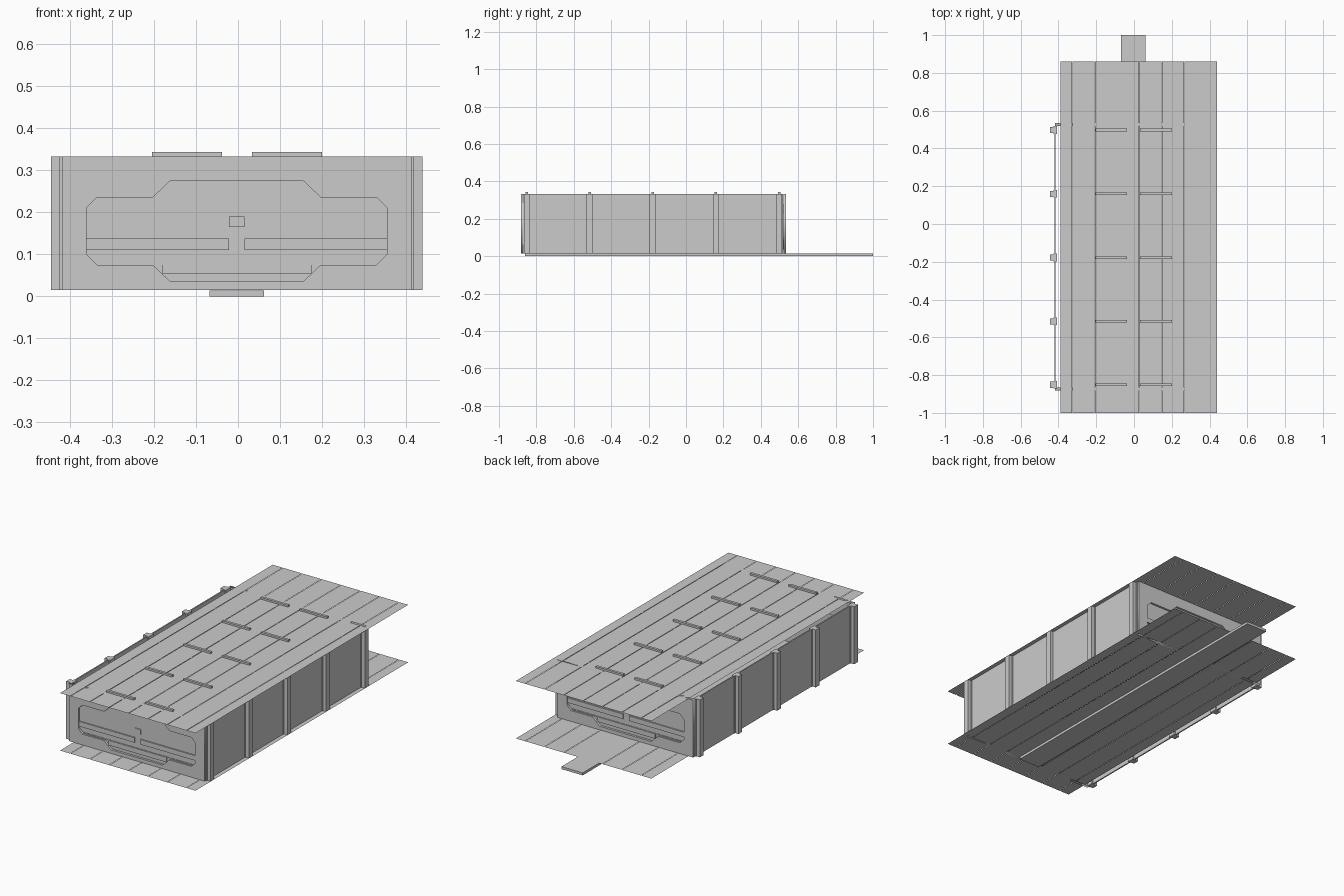
import bpy
from math import radians

if "Cube" in bpy.data.objects:
    bpy.data.objects.remove(bpy.data.objects["Cube"])

POST_Y = [-0.851, -0.515, -0.178, 0.16, 0.498]   # stations shared by posts and roof ribs
CX = -0.003                                      # body centre line
Z0, Z1 = 0.015, 0.333


def box(name, x0, x1, y0, y1, z0, z1):
    bpy.ops.mesh.primitive_cube_add(size=1, location=((x0 + x1) / 2, (y0 + y1) / 2, (z0 + z1) / 2))
    ob = bpy.context.object
    ob.name = name
    ob.scale = (x1 - x0, y1 - y0, z1 - z0)
    bpy.ops.object.transform_apply(location=False, rotation=False, scale=True)
    return ob


def extruded(name, loops, y0, y1):
    """Fill XZ outlines (later loops are holes) and extrude along y."""
    cu = bpy.data.curves.new(name, 'CURVE')
    cu.dimensions = '2D'
    cu.fill_mode = 'BOTH'
    cu.extrude = (y1 - y0) / 2
    for pts in loops:
        sp = cu.splines.new('POLY')
        sp.points.add(len(pts) - 1)
        for p, (x, z) in zip(sp.points, pts):
            p.co = (x, z, 0, 1)
        sp.use_cyclic_u = True
    ob = bpy.data.objects.new(name, cu)
    bpy.context.collection.objects.link(ob)
    ob.location.y = (y0 + y1) / 2
    ob.rotation_euler.x = radians(90)
    bpy.ops.object.select_all(action='DESELECT')
    ob.select_set(True)
    bpy.context.view_layer.objects.active = ob
    bpy.ops.object.convert(target='MESH')


def planked_sheet(name, z):
    """Thin sheet split lengthwise into planks by fine gaps."""
    edges = [-0.39] + [-0.327 + 0.1185 * i for i in range(7)] + [0.44]
    verts, faces = [], []
    for i, (a, b) in enumerate(zip(edges, edges[1:])):
        a += 0.001 if i else 0
        b -= 0.001 if i < len(edges) - 2 else 0
        n = len(verts)
        verts += [(a, -1, z), (b, -1, z), (b, 0.86, z), (a, 0.86, z)]
        faces.append((n, n + 1, n + 2, n + 3))
    me = bpy.data.meshes.new(name)
    me.from_pydata(verts, [], faces)
    bpy.context.collection.objects.link(bpy.data.objects.new(name, me))


# Roof, floor and the long beam under the floor
planked_sheet("roof_planks", Z1)
planked_sheet("floor_planks", Z0)
box("centre_beam", -0.068, 0.062, -0.86, 1.0, 0, Z0 - 0.001)

# Roof ribs
for i, y in enumerate(POST_Y):
    box(f"roof_rib_left_{i}", -0.205, -0.038, y - 0.007, y + 0.007, Z1 - 0.002, 0.343)
    box(f"roof_rib_right_{i}", 0.033, 0.2, y - 0.007, y + 0.007, Z1 - 0.002, 0.343)

# Side walls with posts and thin flanges
for s, side in ((-1, "left"), (1, "right")):
    def span(a, b):
        return sorted((CX + s * a, CX + s * b))
    box(f"{side}_wall", *span(0.412, 0.419), POST_Y[0], POST_Y[-1], Z0, Z1)
    for i, y in enumerate(POST_Y):
        box(f"{side}_post_{i}", *span(0.41, 0.442), y - 0.016, y + 0.016, Z0, Z1)
        box(f"{side}_post_flange_{i}", *span(0.405, 0.422), y - 0.021, y + 0.021, Z0, Z1)

# End walls: frame around a stepped opening, recessed panel and rails
quarter = [(0.358, 0.055), (0.333, 0.08), (0.2, 0.08), (0.158, 0.12)]
right_up = quarter
left_up = [(-x, z) for x, z in reversed(quarter)]
left_dn = [(-x, -z) for x, z in quarter]
right_dn = [(x, -z) for x, z in reversed(quarter)]
opening = [(CX + x, 0.155 + z) for x, z in right_up + left_up + left_dn + right_dn]
outer = [(CX - 0.416, Z0), (CX + 0.416, Z0), (CX + 0.416, Z1), (CX - 0.416, Z1)]

for name, face, d in (("front", -0.881, 1), ("back", 0.535, -1)):
    def depth(a, b):
        return sorted((face + d * a, face + d * b))
    extruded(f"{name}_wall_frame", [outer, opening], *depth(0, 0.015))
    extruded(f"{name}_wall_panel", [opening], *depth(0.012, 0.016))
    for s, side in ((-1, "left"), (1, "right")):
        xs = sorted((CX + s * 0.018, CX + s * 0.357))
        box(f"{name}_middle_rail_{side}", *xs, *depth(0.005, 0.013), 0.11, 0.137)
    box(f"{name}_latch", CX - 0.019, CX + 0.019, *depth(0.007, 0.013), 0.165, 0.19)
    box(f"{name}_lower_rail", CX - 0.178, CX + 0.178, *depth(0.006, 0.013), 0.053, 0.08)
    box(f"{name}_lower_ledge", CX - 0.333, CX + 0.333, *depth(0.009, 0.013), 0.075, 0.081)
